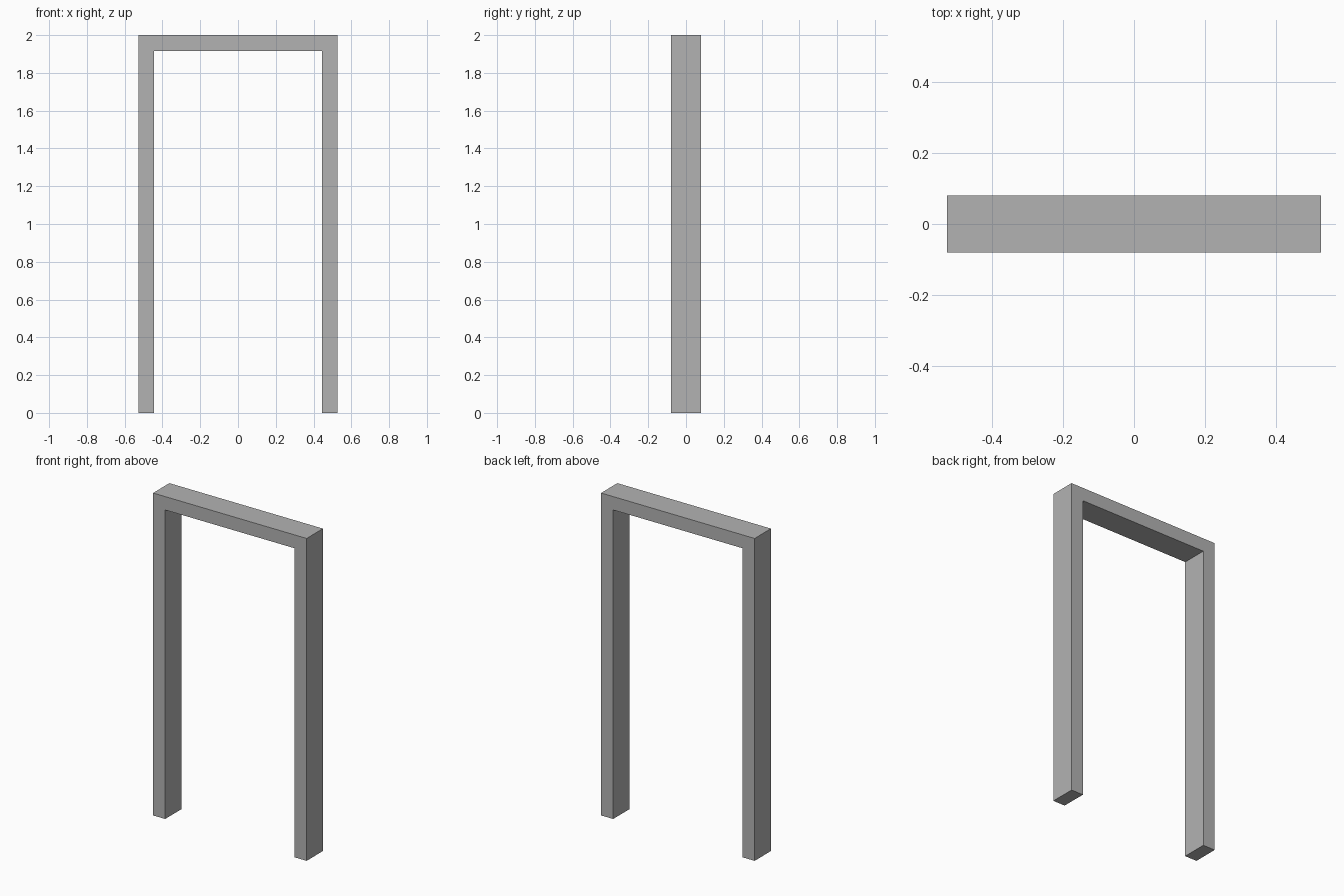
import bpy
import bmesh

cube = bpy.data.objects.get("Cube")
if cube:
    bpy.data.objects.remove(cube, do_unlink=True)

HALF_WIDTH, HEIGHT, HALF_DEPTH = 0.527, 2.0, 0.08
BOARD = 0.083  # thickness of jambs and head

# Plain grey finish
grey = bpy.data.materials.new("plain grey")
grey.use_nodes = True
colour = (0.45, 0.45, 0.45, 1)
grey.diffuse_color = colour
grey.node_tree.nodes["Principled BSDF"].inputs["Base Color"].default_value = colour

# Door frame: an upside-down U profile, extruded from front to back
inner, soffit = HALF_WIDTH - BOARD, HEIGHT - BOARD
half = [(inner, 0), (HALF_WIDTH, 0), (HALF_WIDTH, HEIGHT)]
profile = half + [(-x, z) for x, z in reversed(half)] + [(-inner, soffit), (inner, soffit)]

bm = bmesh.new()
face = bm.faces.new([bm.verts.new((x, -HALF_DEPTH, z)) for x, z in profile])
extruded = bmesh.ops.extrude_face_region(bm, geom=[face], use_keep_orig=True)
moved = [v for v in extruded["geom"] if isinstance(v, bmesh.types.BMVert)]
bmesh.ops.translate(bm, verts=moved, vec=(0, 2 * HALF_DEPTH, 0))
bmesh.ops.recalc_face_normals(bm, faces=bm.faces)

mesh = bpy.data.meshes.new("door_frame")
bm.to_mesh(mesh)
bm.free()
mesh.materials.append(grey)
bpy.context.collection.objects.link(bpy.data.objects.new("door_frame", mesh))
